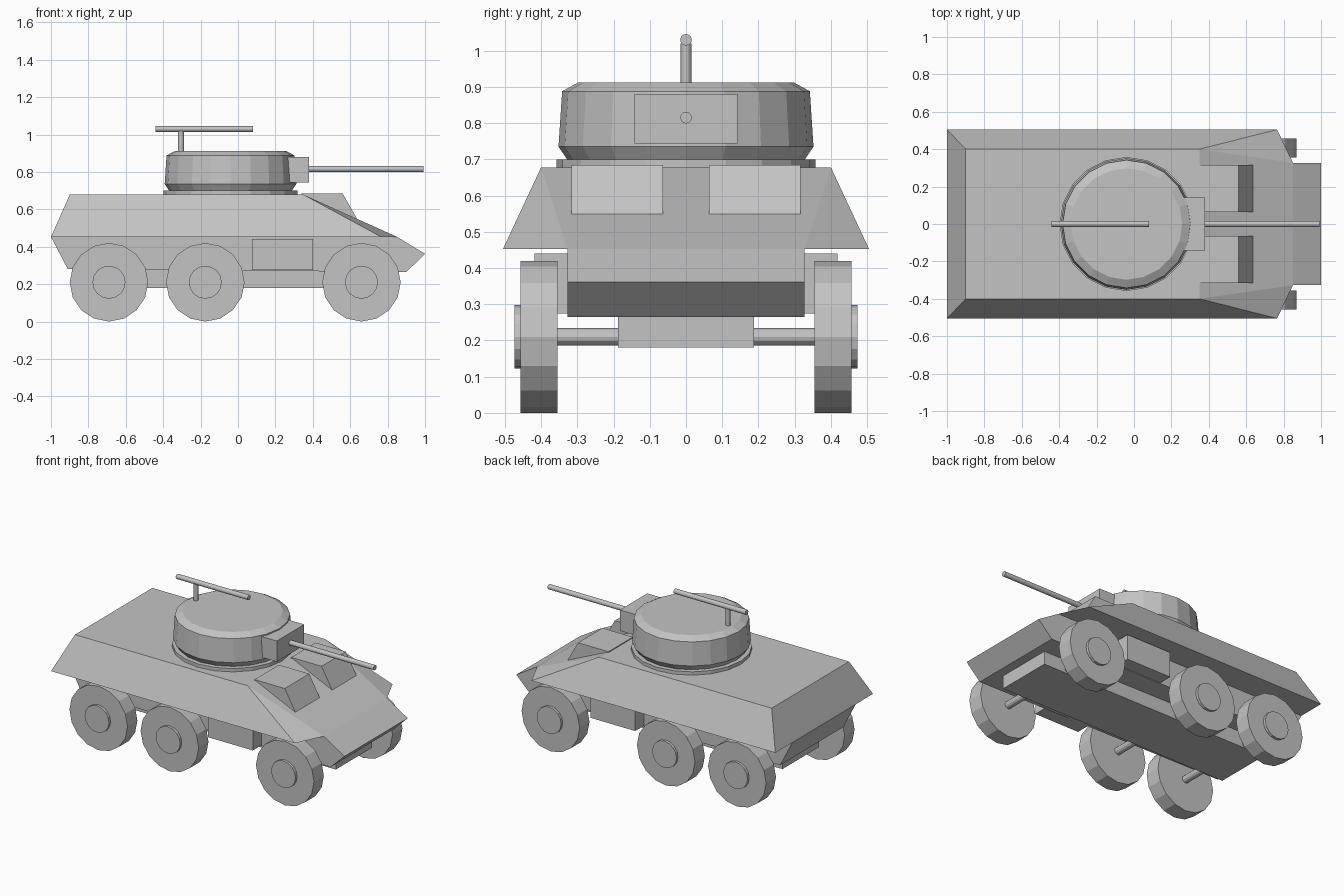
import bpy, bmesh, math
from mathutils import Matrix, Vector

cube = bpy.data.objects.get("Cube")
if cube:
    bpy.data.objects.remove(cube, do_unlink=True)

grey = bpy.data.materials.new("plain grey")
grey.use_nodes = True
COLOUR = (0.55, 0.55, 0.55, 1)
grey.diffuse_color = COLOUR
next(n for n in grey.node_tree.nodes if n.type == 'BSDF_PRINCIPLED').inputs["Base Color"].default_value = COLOUR


def finish(name, bm):
    bmesh.ops.recalc_face_normals(bm, faces=bm.faces)
    mesh = bpy.data.meshes.new(name)
    bm.to_mesh(mesh)
    bm.free()
    mesh.materials.append(grey)
    ob = bpy.data.objects.new(name, mesh)
    bpy.context.collection.objects.link(ob)
    return ob


def loft(name, rings):
    """Skin a stack of point rings and cap both ends."""
    bm = bmesh.new()
    loops = [[bm.verts.new(p) for p in ring] for ring in rings]
    for a, b in zip(loops, loops[1:]):
        for i in range(len(a)):
            j = (i + 1) % len(a)
            bm.faces.new((a[i], a[j], b[j], b[i]))
    bm.faces.new(loops[0])
    bm.faces.new(loops[-1])
    return finish(name, bm)


def prism(name, profile, y0, y1):
    """Extrude an (x, z) profile across the vehicle."""
    return loft(name, [[(x, y, z) for x, z in profile] for y in (y0, y1)])


def box(name, x0, x1, y0, y1, z0, z1):
    return prism(name, [(x0, z0), (x1, z0), (x1, z1), (x0, z1)], y0, y1)


def lathe(name, profile, sides, origin, axis):
    """Rings of (radius, distance) around an axis through origin."""
    turn = Vector((0, 0, 1)).rotation_difference(Vector(axis)).to_matrix()
    rings = []
    for r, h in profile:
        angles = [math.tau * i / sides for i in range(sides)]
        rings.append([Vector(origin) + turn @ Vector((r * math.cos(a), r * math.sin(a), h))
                      for a in angles])
    return loft(name, rings)


def rod(name, start, axis, length, radius, sides=12):
    return lathe(name, [(radius, 0), (radius, length)], sides, start, axis)


# Upper hull: sloped sides, roof, glacis and angled front corners
bm = bmesh.new()
EAVE, ROOF = 0.453, 0.678
half = [(-1, 0.505, EAVE), (0.765, 0.505, EAVE), (0.85, 0.327, EAVE),
        (-0.9, 0.4, ROOF), (0.35, 0.4, ROOF)]
L = [bm.verts.new(p) for p in half]
R = [bm.verts.new((x, -y, z)) for x, y, z in half]
for s in (L, R):
    bm.faces.new((s[0], s[1], s[4], s[3]))
    bm.faces.new((s[1], s[2], s[4]))
bm.faces.new((L[3], L[4], R[4], R[3]))
bm.faces.new((L[4], L[2], R[2], R[4]))
bm.faces.new((L[0], L[3], R[3], R[0]))
bm.faces.new((L[0], L[1], L[2], R[2], R[1], R[0]))
finish("upper_hull", bm)

# Lower hull with pointed nose, and the keel beneath it
prism("lower_hull", [(-1, EAVE), (-0.91, 0.28), (0.9, 0.265), (1, 0.362), (0.85, EAVE)],
      -0.327, 0.327)
box("keel", -0.83, 0.84, -0.188, 0.188, 0.18, 0.3)

# Paired side boxes and driver hoods
for side, s in (("left", 1), ("right", -1)):
    box(side + "_stowage_box", 0.075, 0.4, s * 0.32, s * 0.418, 0.275, 0.44)
    prism(side + "_driver_hood", [(0.34, 0.6), (0.34, 0.684), (0.56, 0.684), (0.64, 0.543)],
          s * 0.064, s * 0.316)

# Wheels, hubs and axles
for place, x in (("front", 0.66), ("middle", -0.175), ("rear", -0.69)):
    rod(place + "_axle", (x, -0.37, 0.21), (0, 1, 0), 0.74, 0.024)
    for side, s in (("left", 1), ("right", -1)):
        rod(f"{place}_{side}_wheel", (x, s * 0.355, 0.21), (0, s, 0), 0.102, 0.21, 16)
        rod(f"{place}_{side}_hub", (x, s * 0.45, 0.21), (0, s, 0), 0.024, 0.088, 16)

# Turret and its ring
CENTRE = (-0.04, 0, 0)
lathe("turret_ring", [(0.358, 0.67), (0.358, 0.7)], 20, CENTRE, (0, 0, 1))
lathe("turret", [(0.325, 0.695), (0.352, 0.735), (0.342, 0.888), (0.298, 0.912)],
      20, CENTRE, (0, 0, 1))

# Main gun
box("gun_mantlet", 0.24, 0.38, -0.142, 0.142, 0.744, 0.88)
rod("gun_barrel", (0.37, 0, 0.815), (1, 0, 0), 0.622, 0.016)

# Roof gun on its post
rod("roof_gun_post", (-0.305, 0, 0.9), (0, 0, 1), 0.12, 0.015)
rod("roof_gun", (-0.44, 0, 1.03), (1, 0, 0), 0.52, 0.016)
